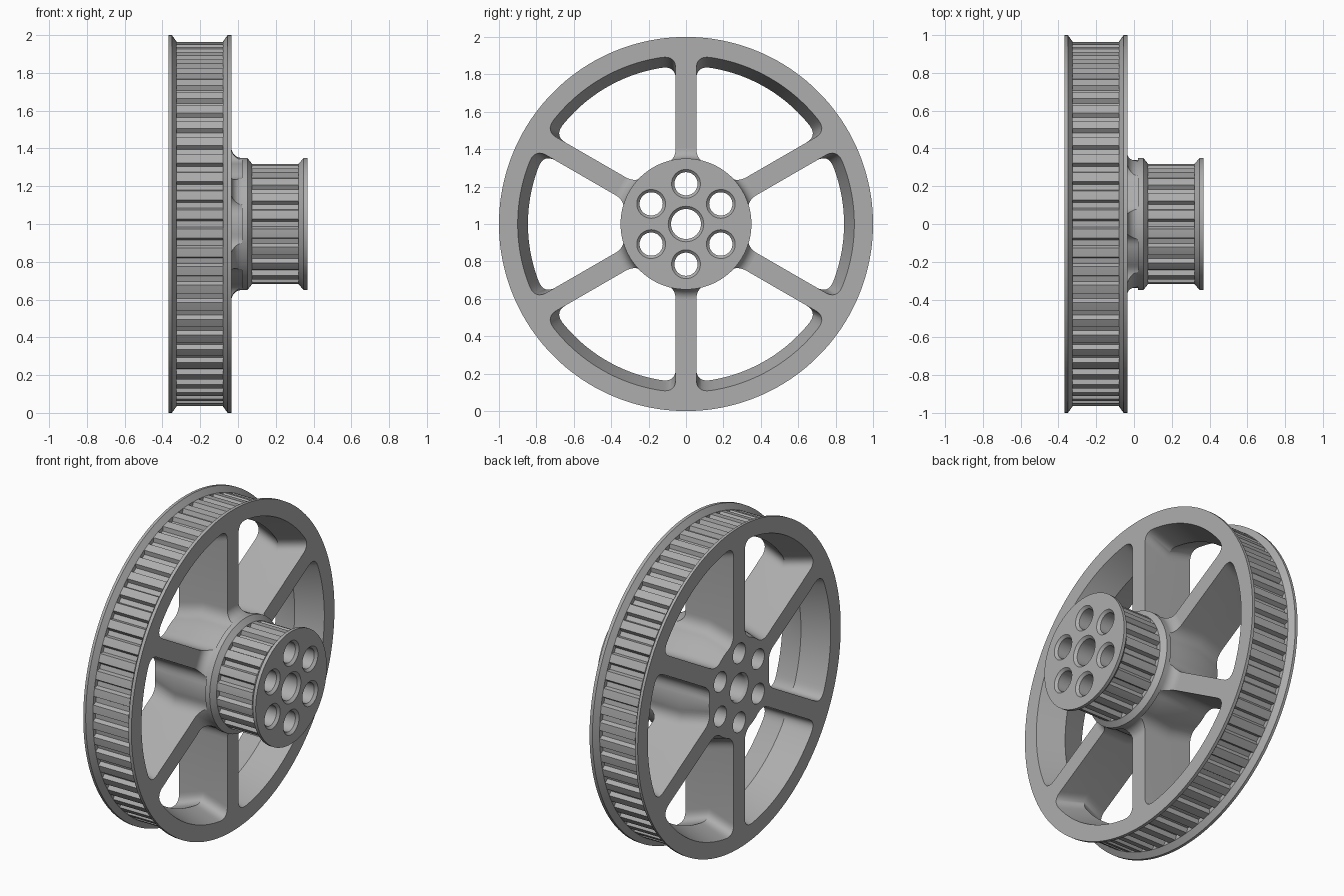
import bpy, bmesh, math
from math import pi, sin, cos, asin, radians
from mathutils import Vector

cube = bpy.data.objects.get("Cube")
if cube:
    bpy.data.objects.remove(cube, do_unlink=True)

grey = bpy.data.materials.new("cast grey")
grey.use_nodes = True
COLOUR = (0.42, 0.42, 0.42, 1)
grey.diffuse_color = COLOUR
grey.node_tree.nodes["Principled BSDF"].inputs["Base Color"].default_value = COLOUR


def loft(name, stations):
    """Skin a closed solid through (x, [(y, z), ...]) sections around the axle."""
    bm = bmesh.new()
    rings = [[bm.verts.new((x, y, z + 1)) for y, z in pts] for x, pts in stations]
    n = len(rings[0])
    for a, b in zip(rings, rings[1:]):
        for i in range(n):
            j = (i + 1) % n
            bm.faces.new((a[i], a[j], b[j], b[i]))
    bm.faces.new(rings[0])
    bm.faces.new(rings[-1])
    bmesh.ops.remove_doubles(bm, verts=bm.verts, dist=1e-6)
    bmesh.ops.recalc_face_normals(bm, faces=bm.faces)
    mesh = bpy.data.meshes.new(name)
    bm.to_mesh(mesh)
    bm.free()
    obj = bpy.data.objects.new(name, mesh)
    bpy.context.collection.objects.link(obj)
    mesh.materials.append(grey)
    return obj


def section(teeth, radius, cut=0.0):
    """Round section with one trapezoid groove of depth cut per tooth."""
    pitch = 2 * pi / teeth
    half_top, half_bottom = 0.026 / radius, 0.015 / radius
    steps = [(-half_top, 0), (-half_bottom, cut), (half_bottom, cut), (half_top, 0),
             (pitch / 2 - 0.012 / radius, 0), (pitch / 2 + 0.012 / radius, 0)]
    return [((radius - d) * cos(k * pitch + a), (radius - d) * sin(k * pitch + a))
            for k in range(teeth) for a, d in steps]


def circle(radius, cy=0, cz=0, n=48):
    return [(cy + radius * cos(2 * pi * i / n), cz + radius * sin(2 * pi * i / n))
            for i in range(n)]


def window(inner, outer, turn, half_spoke=0.055, fillet=0.07):
    """Rounded opening between two neighbouring spokes."""
    def polar(r, a):
        return Vector((r * cos(a), r * sin(a)))

    ai = pi / 6 - asin(half_spoke / inner)
    ao = pi / 6 - asin(half_spoke / outer)
    di, do = fillet / inner, fillet / outer
    side = (polar(outer, ao) - polar(inner, ai)).normalized() * fillet

    def bend(a, c, b):
        return [a * (1 - t) ** 2 + c * 2 * t * (1 - t) + b * t * t
                for t in (i / 8 for i in range(9))]

    upper = [polar(inner, (ai - di) * i / 6) for i in range(6)]
    ci, co = polar(inner, ai), polar(outer, ao)
    upper += bend(polar(inner, ai - di), ci, ci + side)
    upper += bend(co - side, co, polar(outer, ao - do))
    upper += [polar(outer, (ao - do) * i / 16) for i in range(15, -1, -1)]
    lower = [Vector((p.x, -p.y)) for p in upper[-2:0:-1]]
    c, s = cos(turn), sin(turn)
    return [(p.x * c - p.y * s, p.x * s + p.y * c) for p in upper + lower]


# Large toothed wheel: flange, tapered lip, toothed belt track, lip, flange
BACK, FACE, FRONT = -0.367, -0.035, 0.367
big = 60
wheel = loft("large_toothed_wheel", [
    (BACK, section(big, 1)), (-0.35, section(big, 1)),
    (-0.325, section(big, 0.965)), (-0.325, section(big, 0.965, 0.026)),
    (-0.08, section(big, 0.965, 0.026)), (-0.08, section(big, 0.965)),
    (-0.055, section(big, 1)), (FACE, section(big, 1))])

# Small pulley: concave flare off the spokes, flange, toothed track, flange
small = 20
flare = [(FACE + 0.055 * sin(t), section(small, 0.35 + 0.055 * (1 - sin(t)) ** 0 * (1 - sin(pi / 2 * t / (pi / 2))) ))
         for t in (0,)]
flare = [(0.02 - 0.055 * cos(t), section(small, 0.405 - 0.055 * sin(t)))
         for t in (i * pi / 16 for i in range(9))]
pulley = loft("small_toothed_pulley", flare + [
    (0.05, section(small, 0.35)),
    (0.075, section(small, 0.318)), (0.075, section(small, 0.318, 0.026)),
    (0.32, section(small, 0.318, 0.026)), (0.32, section(small, 0.318)),
    (0.347, section(small, 0.35)), (FRONT, section(small, 0.35))])

# Window cutters, narrowest at the middle of the rim
cutters = []
mid = (BACK + FACE) / 2
for k in range(6):
    turn = k * pi / 3
    cutters.append(loft("window_cutter", [
        (x, window(ri, ro, turn)) for x, ri, ro in (
            (BACK - 0.02, 0.29, 0.907), (mid, 0.34, 0.845),
            (FACE, 0.34, 0.9), (0.02, 0.34, 0.918))]))

# Axle bore and ring of bolt holes, countersunk on the front
holes = [(0, 0, 0.08, 0.095, 0.09)]
for k in range(6):
    a = radians(30 + 60 * k)
    holes.append((0.215 * cos(a), 0.215 * sin(a), 0.062, 0.077, 0.062))
for cy, cz, bore, front_r, back_r in holes:
    cutters.append(loft("hole_cutter", [
        (x, circle(r, cy, cz)) for x, r in (
            (BACK - 0.02, back_r), (BACK, back_r), (BACK + 0.015, bore),
            (FRONT - 0.015, bore), (FRONT, front_r), (FRONT + 0.02, front_r))]))

# Cut both bodies, then shade
for body in (wheel, pulley):
    bpy.ops.object.select_all(action="DESELECT")
    body.select_set(True)
    bpy.context.view_layer.objects.active = body
    for cutter in cutters:
        cutter.hide_render = True
        mod = body.modifiers.new("cut", "BOOLEAN")
        mod.operation = "DIFFERENCE"
        mod.solver = "EXACT"
        mod.object = cutter
        bpy.ops.object.modifier_apply(modifier=mod.name)
    bpy.ops.object.shade_smooth_by_angle(angle=radians(25))

for cutter in cutters:
    bpy.data.objects.remove(cutter, do_unlink=True)
